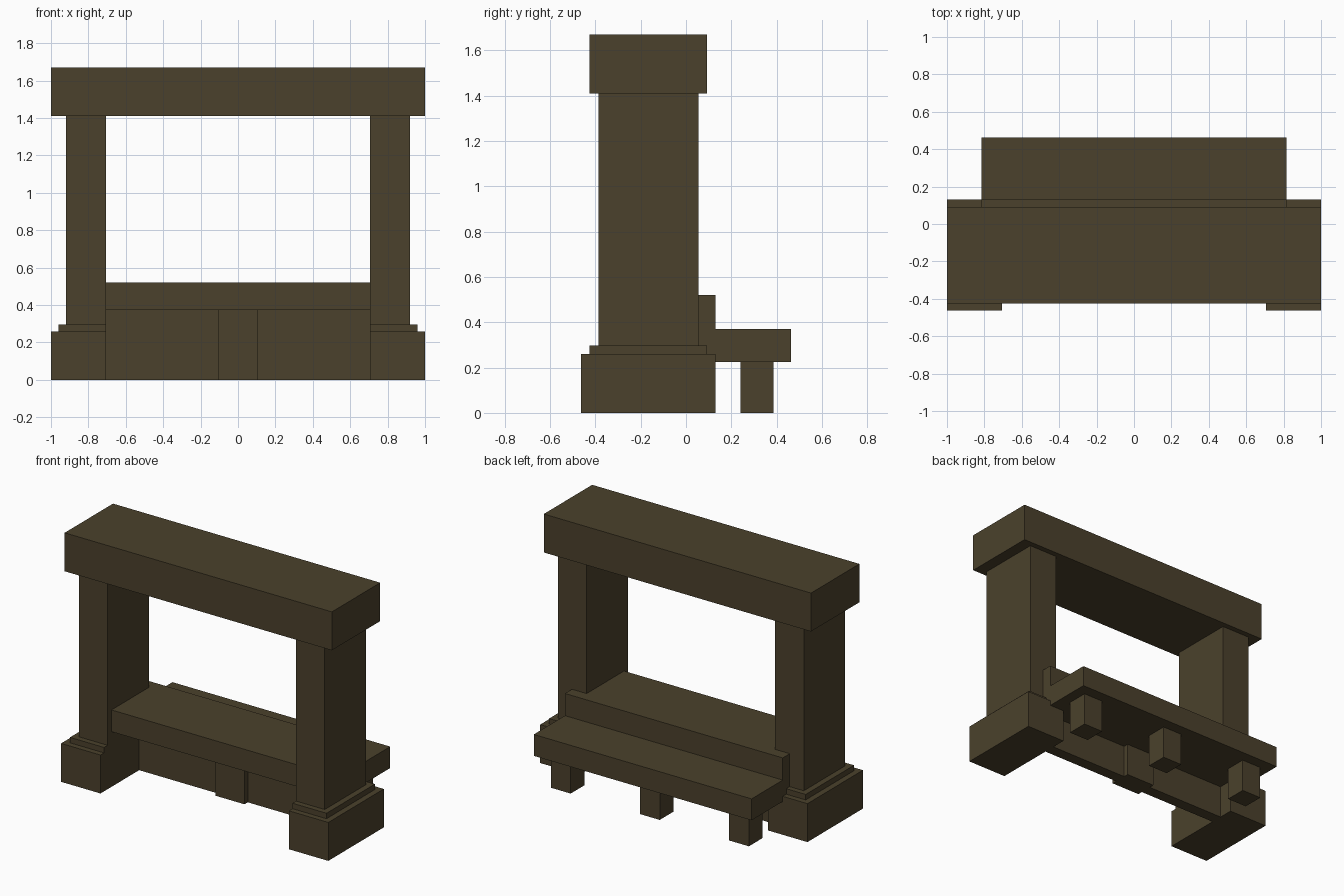
import bpy, bmesh

if "Cube" in bpy.data.objects:
    bpy.data.objects.remove(bpy.data.objects["Cube"])

stone = bpy.data.materials.new("dark_olive_brown")
stone.diffuse_color = (0.070, 0.053, 0.025, 1)
stone.use_nodes = True
stone.node_tree.nodes["Principled BSDF"].inputs["Base Color"].default_value = stone.diffuse_color


def finish(name, bm):
    bmesh.ops.recalc_face_normals(bm, faces=bm.faces)
    mesh = bpy.data.meshes.new(name)
    bm.to_mesh(mesh)
    bm.free()
    mesh.materials.append(stone)
    obj = bpy.data.objects.new(name, mesh)
    bpy.context.collection.objects.link(obj)
    return obj


def box(name, x, y, z):
    """Box from (min, max) ranges on each axis."""
    bm = bmesh.new()
    bmesh.ops.create_cube(bm, size=1)
    for v in bm.verts:
        v.co = [(r[0] + r[1]) / 2 + c * (r[1] - r[0]) for r, c in zip((x, y, z), v.co)]
    return finish(name, bm)


def extrude_x(name, profile, half):
    """Extrude a (y, z) profile from -half to +half along x."""
    bm = bmesh.new()
    face = bm.faces.new([bm.verts.new((-half, y, z)) for y, z in profile])
    new = bmesh.ops.extrude_face_region(bm, geom=[face])["geom"]
    verts = [g for g in new if isinstance(g, bmesh.types.BMVert)]
    bmesh.ops.translate(bm, verts=verts, vec=(2 * half, 0, 0))
    return finish(name, bm)


# Top beam
box("top_beam", (-1, 1), (-0.425, 0.092), (1.41, 1.67))

# Two pillars, each on a stepped base
for side, s in (("left", -1), ("right", 1)):
    def span(a, b):
        return tuple(sorted((s * a, s * b)))
    box(side + "_plinth", span(0.705, 1), (-0.463, 0.13), (0, 0.26))
    box(side + "_base_step", span(0.705, 0.96), (-0.425, 0.092), (0.26, 0.297))
    box(side + "_pillar", span(0.705, 0.92), (-0.387, 0.055), (0.297, 1.41))

# Counter between the pillars, on a low wall with a central pier
box("counter", (-0.705, 0.705), (-0.345, 0.055), (0.373, 0.52))
box("low_wall", (-0.705, 0.705), (-0.05, 0.03), (0, 0.373))
box("centre_pier", (-0.108, 0.108), (-0.085, 0.065), (0, 0.373))

# Bench with its raised back edge, behind the pillars
extrude_x("bench", [(0.03, 0.225), (0.463, 0.225), (0.463, 0.37), (0.13, 0.37),
                    (0.13, 0.52), (0.055, 0.52), (0.055, 0.37), (0.03, 0.37)], 0.815)

# Bench legs
for i, x in enumerate((-0.667, 0, 0.667)):
    box(f"bench_leg_{i + 1}", (x - 0.074, x + 0.074), (0.24, 0.386), (0, 0.225))
